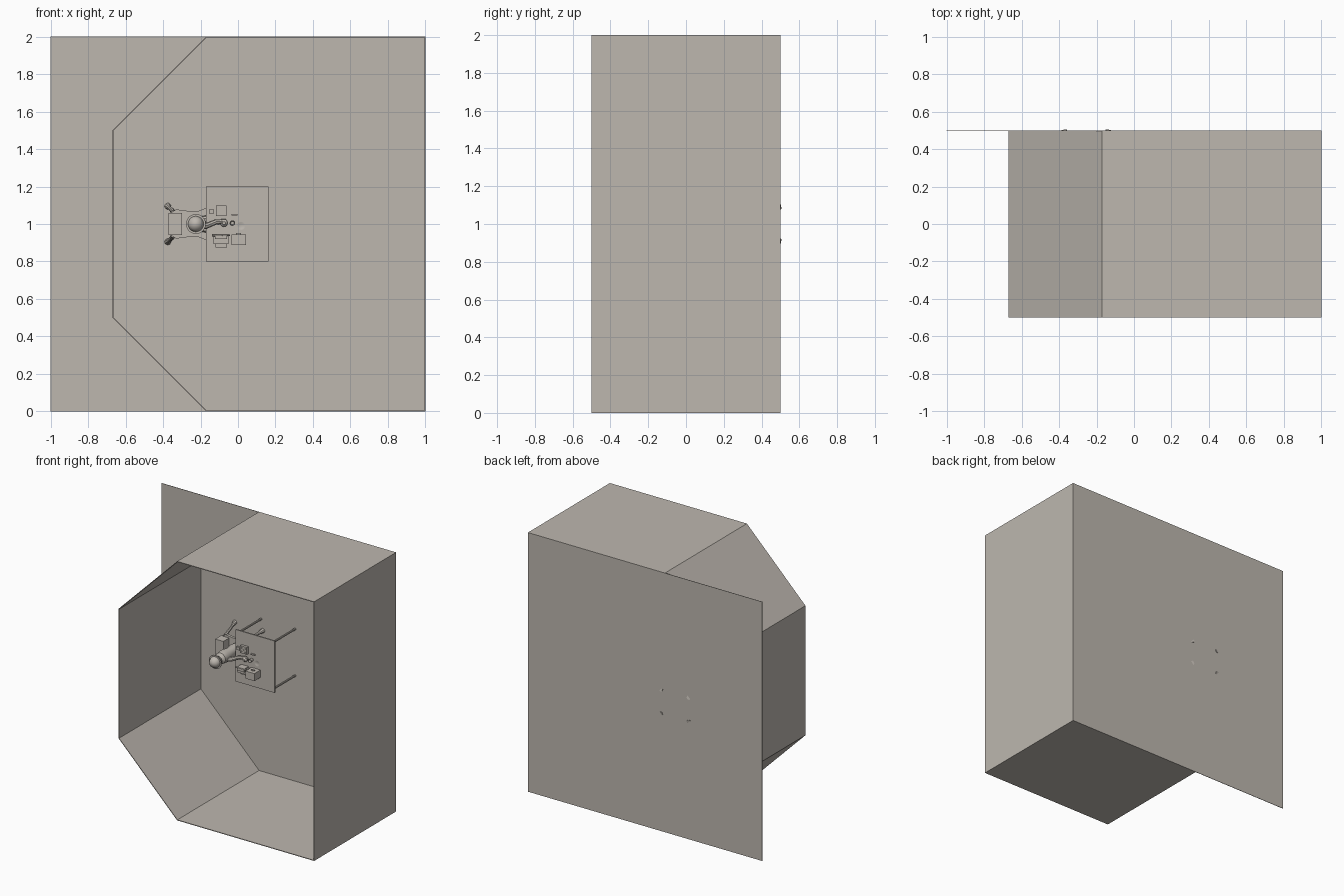
import bpy, bmesh, math
from mathutils import Vector

if "Cube" in bpy.data.objects:
    bpy.data.objects.remove(bpy.data.objects["Cube"])

# Room lies on its back: floor at y = 0.5, "up" in the room is -y (h = height over floor)
def P(x, z, h):
    return Vector((x, 0.5 - h, z))

mat = bpy.data.materials.new("warm grey")
mat.diffuse_color = (0.51, 0.475, 0.43, 1)
mat.use_nodes = True
mat.node_tree.nodes["Principled BSDF"].inputs["Base Color"].default_value = mat.diffuse_color

def finish(name, bm, smooth=False):
    bmesh.ops.recalc_face_normals(bm, faces=bm.faces[:])
    me = bpy.data.meshes.new(name)
    bm.to_mesh(me)
    bm.free()
    ob = bpy.data.objects.new(name, me)
    bpy.context.collection.objects.link(ob)
    me.materials.append(mat)
    if smooth:
        bpy.ops.object.select_all(action='DESELECT')
        ob.select_set(True)
        bpy.context.view_layer.objects.active = ob
        bpy.ops.object.shade_smooth_by_angle(angle=math.radians(40))
    return ob

def prism(name, pts, h0, h1):
    bm = bmesh.new()
    lo = [bm.verts.new(P(x, z, h0)) for x, z in pts]
    hi = [bm.verts.new(P(x, z, h1)) for x, z in pts]
    bm.faces.new(lo)
    bm.faces.new(hi)
    n = len(pts)
    for i in range(n):
        j = (i + 1) % n
        bm.faces.new((lo[i], lo[j], hi[j], hi[i]))
    return finish(name, bm)

def box(name, x0, x1, z0, z1, h0, h1):
    return prism(name, [(x0, z0), (x1, z0), (x1, z1), (x0, z1)], h0, h1)

def lathe(name, x, z, prof, n=20):
    bm = bmesh.new()
    rings = []
    for r, h in prof:
        rings.append([bm.verts.new(P(x + r * math.cos(2 * math.pi * i / n),
                                     z + r * math.sin(2 * math.pi * i / n), h)) for i in range(n)])
    for a, b in zip(rings, rings[1:]):
        for i in range(n):
            j = (i + 1) % n
            bm.faces.new((a[i], a[j], b[j], b[i]))
    bm.faces.new(rings[0])
    bm.faces.new(rings[-1])
    return finish(name, bm, True)

def tube(name, pts, n=8):
    # pts: (x, z, h, radius)
    bm = bmesh.new()
    c = [P(*p[:3]) for p in pts]
    rings = []
    for i, p in enumerate(pts):
        d = (c[min(i + 1, len(c) - 1)] - c[max(i - 1, 0)]).normalized()
        u = d.cross(Vector((0.13, 0.2, 0.97))).normalized()
        v = d.cross(u)
        rings.append([bm.verts.new(c[i] + p[3] * (u * math.cos(2 * math.pi * k / n)
                      + v * math.sin(2 * math.pi * k / n))) for k in range(n)])
    for a, b in zip(rings, rings[1:]):
        for i in range(n):
            j = (i + 1) % n
            bm.faces.new((a[i], a[j], b[j], b[i]))
    bm.faces.new(rings[0])
    bm.faces.new(rings[-1])
    return finish(name, bm, True)

# Room: floor slab and ring of thin walls
box("floor", -1, 1, 0, 2, 0, 0.003)
t = 0.005
outer = [(1, 0), (1, 2), (-0.17, 2), (-0.67, 1.5), (-0.67, 0.5), (-0.17, 0)]
k = t * math.tan(math.radians(22.5))
inner = [(1 - t, t), (1 - t, 2 - t), (-0.17 + k, 2 - t),
         (-0.67 + t, 1.5 - k), (-0.67 + t, 0.5 + k), (-0.17 + k, t)]
for i in range(6):
    j = (i + 1) % 6
    prism("wall_%d" % i, [outer[i], outer[j], inner[j], inner[i]], 0.003, 1.0)

# Table
box("table_top", -0.17, 0.162, 0.8, 1.2, 0.275, 0.285)
for x in (-0.15, 0.14):
    for z in (0.82, 1.18):
        lathe("table_leg", x, z, [(0.008, 0.003), (0.008, 0.275)], 8)

# Chair: waisted seat, flared feet, raised backrest
side = [(-0.36, 0.06), (-0.33, 0.078), (-0.27, 0.07), (-0.21, 0.07), (-0.165, 0.088), (-0.13, 0.088)]
prism("seat", [(x, 1 + w) for x, w in side] + [(x, 1 - w) for x, w in reversed(side)], 0.16, 0.18)
box("backrest", -0.37, -0.30, 0.94, 1.06, 0.17, 0.25)
for s in (1, -1):
    for x, d in ((-0.345, -1), (-0.165, 1)):
        tube("chair_leg", [(x, 1 + s * 0.06, 0.165, 0.014), (x + d * 0.008, 1 + s * 0.075, 0.11, 0.012),
                           (x + d * 0.02, 1 + s * 0.085, 0.05, 0.01), (x + d * 0.03, 1 + s * 0.095, 0.0, 0.018)])

# Seated figure: body, head, thighs, arm reaching the table
lathe("body", -0.23, 1.0, [(0.04, 0.18), (0.046, 0.22), (0.038, 0.27), (0.048, 0.34), (0.042, 0.385), (0.015, 0.405), (0.015, 0.42)])
lathe("head", -0.225, 1.0, [(0.012, 0.405), (0.032, 0.42), (0.042, 0.445), (0.042, 0.465), (0.03, 0.488), (0.008, 0.498)])
lathe("hat_brim", -0.225, 1.0, [(0.053, 0.452), (0.053, 0.458)])
tube("arm", [(-0.22, 0.985, 0.365, 0.018), (-0.17, 0.99, 0.335, 0.016), (-0.12, 1.01, 0.315, 0.014), (-0.065, 1.015, 0.305, 0.012)])
lathe("hand", -0.075, 1.005, [(0.012, 0.286), (0.02, 0.298), (0.02, 0.312), (0.008, 0.325)], 12)
for s in (1, -1):
    tube("leg", [(-0.23, 1 + s * 0.022, 0.205, 0.02), (-0.14, 1 + s * 0.028, 0.205, 0.018),
                 (-0.125, 1 + s * 0.028, 0.16, 0.016), (-0.125, 1 + s * 0.028, 0.01, 0.012)])

# Things on the table
box("case", -0.035, 0.042, 0.887, 0.945, 0.285, 0.36)
box("case_handle", -0.01, 0.017, 0.945, 0.953, 0.32, 0.33)
box("machine_base", -0.132, -0.05, 0.892, 0.935, 0.285, 0.315)
box("machine_back", -0.122, -0.06, 0.92, 0.945, 0.285, 0.34)
box("machine_tray", -0.12, -0.06, 0.875, 0.892, 0.285, 0.297)
tube("machine_roller", [(-0.138, 0.94, 0.335, 0.006), (-0.044, 0.941, 0.335, 0.006)])
box("dial_plate", -0.118, -0.062, 1.042, 1.098, 0.285, 0.305)
for x, z in ((-0.105, 1.085), (-0.075, 1.085), (-0.09, 1.07), (-0.105, 1.055), (-0.075, 1.055)):
    lathe("dial_button", x, z, [(0.004, 0.305), (0.004, 0.31)], 8)
box("small_bar", -0.035, -0.003, 1.045, 1.054, 0.285, 0.295)
box("small_block", -0.155, -0.128, 1.055, 1.078, 0.285, 0.30)
lathe("cup", -0.03, 1.005, [(0.011, 0.285), (0.015, 0.315), (0.012, 0.315), (0.009, 0.29)], 14)
lathe("plate", 0.016, 0.99, [(0.015, 0.285), (0.023, 0.291), (0.02, 0.291), (0.013, 0.288)], 20)
